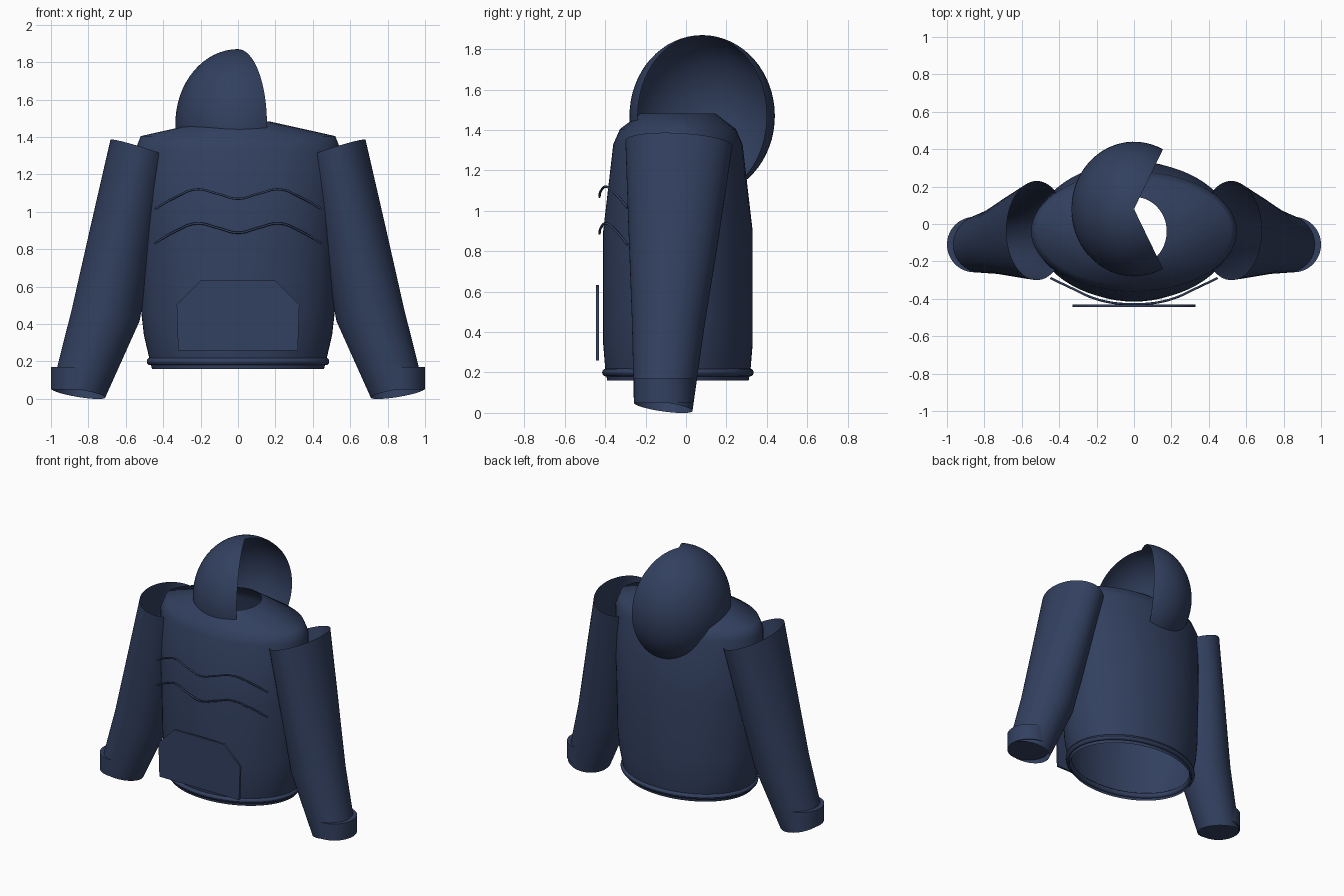
import bpy, bmesh, math
from math import sin, cos, pi, radians

cube = bpy.data.objects.get("Cube")
if cube:
    bpy.data.objects.remove(cube, do_unlink=True)

navy = bpy.data.materials.new("navy_cloth")
navy.use_nodes = True
colour = (0.032, 0.051, 0.115, 1)
navy.diffuse_color = colour
bsdf = navy.node_tree.nodes["Principled BSDF"]
bsdf.inputs["Base Color"].default_value = colour
bsdf.inputs["Roughness"].default_value = 0.8


def finish(name, bm, outward=True):
    if outward:
        bmesh.ops.recalc_face_normals(bm, faces=bm.faces)
    mesh = bpy.data.meshes.new(name)
    bm.to_mesh(mesh)
    bm.free()
    mesh.materials.append(navy)
    obj = bpy.data.objects.new(name, mesh)
    bpy.context.collection.objects.link(obj)
    bpy.ops.object.select_all(action="DESELECT")
    obj.select_set(True)
    bpy.context.view_layer.objects.active = obj
    bpy.ops.object.shade_smooth_by_angle(angle=radians(60))
    return obj


def loft(name, rings, closed=True, cap=False):
    """Skin a list of point rings."""
    bm = bmesh.new()
    rows = [[bm.verts.new(p) for p in ring] for ring in rings]
    n = len(rows[0])
    for a, b in zip(rows, rows[1:]):
        for i in range(n if closed else n - 1):
            j = (i + 1) % n
            bm.faces.new((a[i], a[j], b[j], b[i]))
    if cap:
        bm.faces.new(rows[0])
        bm.faces.new(rows[-1])
    return finish(name, bm)


def ellipse(cx, cy, cz, rx, ry, tilt_x=0, tilt_y=0, n=64):
    """Ring of points; the tilts slope it along x and y."""
    ring = []
    for i in range(n):
        dx, dy = rx * cos(2 * pi * i / n), ry * sin(2 * pi * i / n)
        ring.append((cx + dx, cy + dy, cz + dx * tilt_x + dy * tilt_y))
    return ring


# Torso: open at the waist and neck (height, half width, half depth)
MID = -0.04
torso = [(0.16, 0.46, 0.35), (0.22, 0.475, 0.36), (0.34, 0.503, 0.37),
         (0.47, 0.518, 0.37), (0.9, 0.53, 0.37), (1.33, 0.55, 0.32),
         (1.405, 0.52, 0.287), (1.482, 0.175, 0.185)]
loft("torso", [ellipse(0, MID, z, rx, ry) for z, rx, ry in torso])

# Rolled hem around the waist
hem = []
for k in range(13):
    a = 2 * pi * k / 12
    r = 0.02 * cos(a)
    hem.append(ellipse(0, MID, 0.2 + 0.02 * sin(a), 0.468 + r, 0.355 + r))
loft("waist_hem", hem)

# Sleeves and cuffs: centre, radii and slope of each ring
sleeve = [(0.52, -0.035, 1.335, 0.162, 0.265, 0.31, -0.05),
          (0.612, -0.06, 0.9, 0.172, 0.225, 0.24, -0.07),
          (0.707, -0.088, 0.45, 0.18, 0.18, 0.2, -0.1),
          (0.853, -0.113, 0.03, 0.143, 0.145, 0.16, -0.14)]
for side, s in (("left", 1), ("right", -1)):
    loft(side + "_sleeve",
         [[(s * x, y, z) for x, y, z in ellipse(*ring)] for ring in sleeve])
    loft(side + "_cuff",
         [ellipse(s * 0.854, -0.11, z, 0.146, 0.148) for z in (0.05, 0.17)],
         cap=True)

# Hood: ellipsoid shell with a wedge left open
START, STEPS = radians(62.5), 48
hood = []
for k in range(33):
    lat = pi * (0.002 + 0.996 * k / 32) - pi / 2
    row = []
    for i in range(STEPS + 1):
        a = START + (2 * pi - 2 * START) * i / STEPS
        row.append((0.335 * cos(a) * cos(lat), 0.08 + 0.36 * sin(a) * cos(lat),
                    1.47 + 0.4 * sin(lat)))
    hood.append(row)
hood_obj = loft("hood", hood, closed=False)

# Front pocket plate
outline = [(0.32, 0.26), (0.328, 0.505), (0.2, 0.632)]
outline += [(-x, z) for x, z in reversed(outline)]
loft("front_pocket", [[(x, y, z) for x, z in outline] for y in (-0.445, -0.43)],
     cap=True)

# Two wavy cords across the chest
half = [(0.445, -0.29, -0.055), (0.34, -0.34, 0.005), (0.22, -0.395, 0.05),
        (0.11, -0.422, 0.027)]
path = [(-x, y, z) for x, y, z in half] + [(0, -0.428, 0)] + half[::-1]
for name, height in (("upper_cord", 1.07), ("lower_cord", 0.888)):
    curve = bpy.data.curves.new(name, "CURVE")
    curve.dimensions = "3D"
    curve.bevel_depth = 0.006
    curve.bevel_resolution = 2
    curve.use_fill_caps = True
    spline = curve.splines.new("BEZIER")
    spline.bezier_points.add(len(path) - 1)
    for point, (x, y, z) in zip(spline.bezier_points, path):
        point.co = (x, y, z + height)
        point.handle_left_type = point.handle_right_type = "AUTO"
    curve.materials.append(navy)
    bpy.context.collection.objects.link(bpy.data.objects.new(name, curve))
